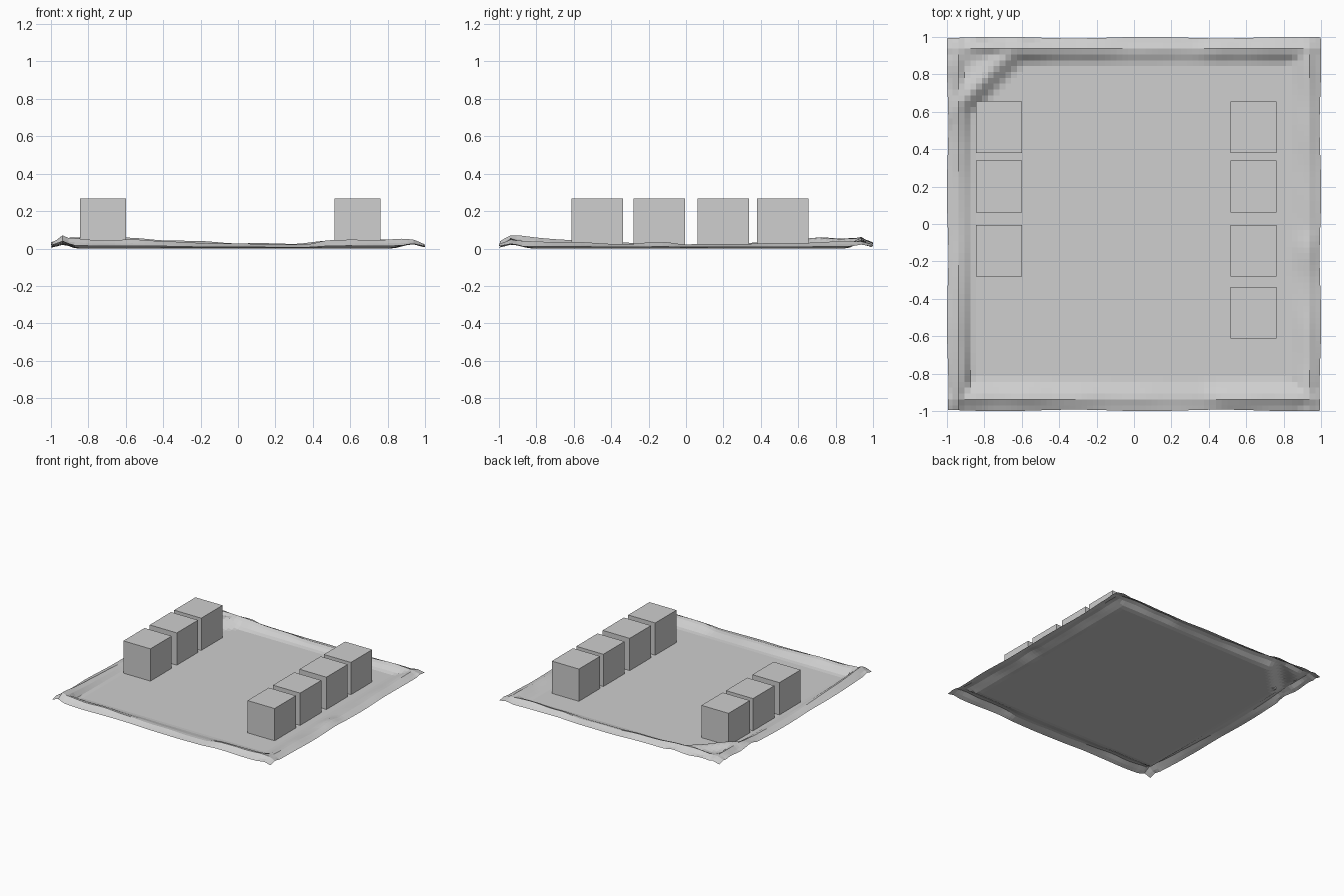
import bpy, bmesh, math

if "Cube" in bpy.data.objects:
    bpy.data.objects.remove(bpy.data.objects["Cube"])

grey = bpy.data.materials.new("light_grey")
grey.diffuse_color = (0.62, 0.62, 0.62, 1)
grey.use_nodes = True
grey.node_tree.nodes["Principled BSDF"].inputs["Base Color"].default_value = grey.diffuse_color


def interp(pts, t):
    # Smooth interpolation through (position, value) pairs
    if t <= pts[0][0]:
        return pts[0][1]
    for (a, va), (b, vb) in zip(pts, pts[1:]):
        if t <= b:
            k = (t - a) / (b - a)
            k = k * k * (3 - 2 * k)
            return va + (vb - va) * k
    return pts[-1][1]


def finish(bm, name):
    me = bpy.data.meshes.new(name)
    bm.to_mesh(me)
    bm.free()
    me.materials.append(grey)
    ob = bpy.data.objects.new(name, me)
    bpy.context.collection.objects.link(ob)
    return ob


# Crest height of the raised rim along each edge
FRONT = [(-1, .055), (-.6, .045), (0, .025), (.35, .02), (.5, .045), (.85, .05), (1, .04)]
BACK = [(-1, .055), (-.6, .06), (-.4, .045), (0, .03), (.3, .025), (.5, .042), (.85, .045), (1, .035)]
LEFT = [(-1, .06), (-.9, .07), (-.6, .045), (-.2, .025), (0, .02), (.4, .03), (.65, .05), (1, .06)]
RIGHT = [(-1, .04), (-.6, .035), (-.3, .024), (-.13, .035), (0, .022), (.6, .03), (1, .04)]


def rim(d, crest, width):
    # Cross-section: lip at the edge, crest, then falling to the flat floor
    return crest * interp([(0, .5), (.065, 1), (width, 0)], d)


def height(x, y):
    h = max(rim(1 + y, interp(FRONT, x), .18), rim(1 - y, interp(BACK, x), .15),
            rim(1 + x, interp(LEFT, y), .14), rim(1 - x, interp(RIGHT, y), .19))
    # At corners both lips fall away
    edge = min(1 - abs(x), 1 - abs(y))
    h *= interp([(0, .6), (.06, 1)], edge)
    # Diagonal fold across the back left corner
    fold = interp([(1.44, 0), (1.58, .055), (1.72, .035), (1.85, .055), (2, .03)], y - x)
    h = max(h, fold * interp([(0, .6), (.06, 1)], edge))
    # Gentle ripple on the raised parts only
    return h * (1 + .09 * math.sin(17 * x + 5 * y) * math.cos(13 * y - 4 * x))


# Ground sheet with rumpled border
bm = bmesh.new()
bmesh.ops.create_grid(bm, x_segments=64, y_segments=64, size=1)
for v in bm.verts:
    v.co.z = height(v.co.x, v.co.y)
    if abs(v.co.x) > .999:
        v.co.x *= .996 + .004 * math.sin(9 * v.co.y)
    if abs(v.co.y) > .999:
        v.co.y *= .996 + .004 * math.sin(8 * v.co.x + 1)
finish(bm, "ground_sheet")

# Two rows of blocks: the left row has three, the right row four
ROWS = {"left": (-.7225, [.5175, .20, -.1425]),
        "right": (.6375, [.5175, .20, -.1425, -.4735])}
for side, (cx, ys) in ROWS.items():
    for i, cy in enumerate(ys):
        bm = bmesh.new()
        bmesh.ops.create_cube(bm, size=1)
        for v in bm.verts:
            v.co.x = cx + v.co.x * .246
            v.co.y = cy + v.co.y * .276
            v.co.z = .268 if v.co.z > 0 else .003
        finish(bm, f"{side}_block_{i + 1}")
